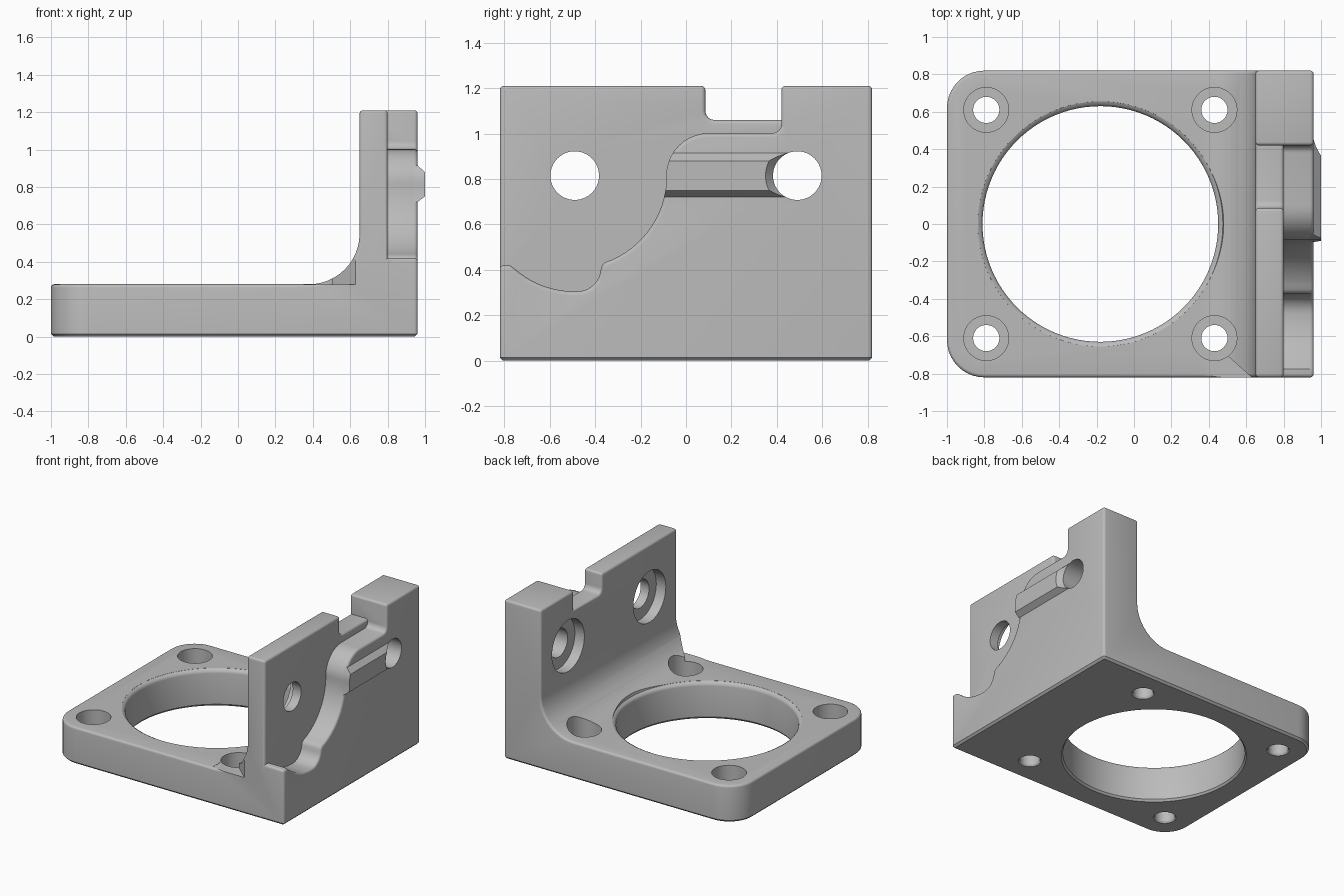
import bpy
import bmesh
from math import cos, sin, pi, radians

if "Cube" in bpy.data.objects:
    bpy.data.objects.remove(bpy.data.objects["Cube"], do_unlink=True)

grey = bpy.data.materials.new("plain grey")
grey.use_nodes = True
COLOUR = (0.5, 0.5, 0.5, 1)
grey.diffuse_color = COLOUR
grey.node_tree.nodes["Principled BSDF"].inputs["Base Color"].default_value = COLOUR

HALF = 0.82       # half the depth of the bracket
PLATE = 0.28      # plate thickness
TOP = 1.21        # wall height
INNER, STEP, OUTER = 0.65, 0.80, 0.96   # wall planes along x
HOLE_Y, HOLE_Z = 0.49, 0.815
BORE_X, BORE_SPREAD = -0.18, 0.61


def new_object(name, bm):
    bmesh.ops.recalc_face_normals(bm, faces=bm.faces[:])
    mesh = bpy.data.meshes.new(name)
    bm.to_mesh(mesh)
    bm.free()
    mesh.materials.append(grey)
    obj = bpy.data.objects.new(name, mesh)
    bpy.context.collection.objects.link(obj)
    return obj


def place(axis, a, b, t):
    return {"x": (t, a, b), "y": (a, t, b), "z": (a, b, t)}[axis]


def prism(name, points, axis, low, high):
    """Extrude a flat outline along an axis."""
    bm = bmesh.new()
    rings = [[bm.verts.new(place(axis, a, b, t)) for a, b in points] for t in (low, high)]
    n = len(points)
    for ring in rings:
        bm.faces.new(ring)
    for i in range(n):
        j = (i + 1) % n
        bm.faces.new((rings[0][i], rings[0][j], rings[1][j], rings[1][i]))
    return new_object(name, bm)


def turned(name, profile, axis, a, b, sides=64):
    """Turn a (radius, height) profile about an axis through (a, b)."""
    bm = bmesh.new()
    rings = []
    for r, h in profile:
        angles = [2 * pi * i / sides for i in range(sides)]
        rings.append([bm.verts.new(place(axis, a + r * cos(t), b + r * sin(t), h)) for t in angles])
    for low, high in zip(rings, rings[1:]):
        for i in range(sides):
            j = (i + 1) % sides
            bm.faces.new((low[i], low[j], high[j], high[i]))
    bm.faces.new(rings[0])
    bm.faces.new(rings[-1])
    return new_object(name, bm)


def arc(a, b, r, start, end, n):
    steps = [radians(start + (end - start) * i / n) for i in range(n + 1)]
    return [(a + r * cos(t), b + r * sin(t)) for t in steps]


def cut(obj, cutters):
    """Subtract each cutter in turn and bake the result."""
    for cutter in cutters:
        cutter.hide_render = True
        mod = obj.modifiers.new("cut", "BOOLEAN")
        mod.operation = "DIFFERENCE"
        mod.solver = "EXACT"
        mod.object = cutter
        bpy.context.view_layer.update()
        graph = bpy.context.evaluated_depsgraph_get()
        mesh = bpy.data.meshes.new_from_object(obj.evaluated_get(graph))
        obj.modifiers.clear()
        obj.data = mesh


def bevel(bm, edges, width, segments):
    bmesh.ops.bevel(bm, geom=edges, offset=width, offset_type="OFFSET", segments=segments,
                    profile=0.5, affect="EDGES", clamp_overlap=True)


# L-shaped bracket with an inside fillet
FILLET = 0.27
outline = [(-1, 0), (OUTER, 0), (OUTER, TOP), (INNER, TOP)]
outline += arc(INNER - FILLET, PLATE + FILLET, FILLET, 0, -90, 12) + [(-1, PLATE)]
bracket = prism("bracket", outline, "y", -HALF, HALF)

# Large rounded corners of the plate
bm = bmesh.new()
bm.from_mesh(bracket.data)
corners = [e for e in bm.edges if all(abs(v.co.x + 1) < 1e-4 for v in e.verts)
           and abs(e.verts[0].co.z - e.verts[1].co.z) > 0.1]
bevel(bm, corners, 0.2, 10)
bm.to_mesh(bracket.data)
bm.free()

# Curved recess on the outer wall face, and the notch in the wall top
recess_line = [(-1, 0.42), (-0.775, 0.42)]
recess_line += arc(-0.49, 0.705, 0.4, 228, 266, 8)
recess_line += arc(-0.48, 0.41, 0.105, 270, 348, 7)
recess_line += arc(-0.33, 0.395, 0.046, 160, 115, 3)
recess_line += arc(-HOLE_Y, HOLE_Z, 0.405, -66, 0, 14)
recess_line += arc(0.1, HOLE_Z, 0.187, 172, 90, 9)
recess_line += arc(0.38, 1.042, 0.04, 270, 360, 4)
recess_line += [(0.42, 1.4), (-1, 1.4)]
recess = prism("recess_cutter", recess_line, "x", STEP, 1.2)
notch_line = [(0.085, 1.4)] + arc(0.125, 1.1, 0.04, 180, 270, 4) + [(0.42, 1.06), (0.42, 1.4)]
notch = prism("notch_cutter", notch_line, "x", 0.5, 1.2)
cut(bracket, [recess, notch])

# Rounded outer edges, small chamfer underneath
bm = bmesh.new()
bm.from_mesh(bracket.data)
bmesh.ops.remove_doubles(bm, verts=bm.verts[:], dist=1e-4)
bmesh.ops.dissolve_limit(bm, angle_limit=0.002, verts=bm.verts[:], edges=bm.edges[:])


def underside(edge):
    return all(v.co.z < 1e-4 for v in edge.verts)


bevel(bm, [e for e in bm.edges if e.is_manifold and not underside(e)
           and e.calc_face_angle_signed() > 0.8], 0.03, 4)
bevel(bm, [e for e in bm.edges if e.is_manifold and underside(e)
           and e.calc_face_angle_signed() > 0.8], 0.015, 1)
bm.to_mesh(bracket.data)
bm.free()

# Central opening with an eased rim
opening = [(0.65, -0.01), (0.63, 0.015), (0.63, 0.25), (0.633, 0.262), (0.641, 0.272),
           (0.655, 0.279), (0.66, 0.3), (0.66, 0.5)]
cutters = [turned("opening_cutter", opening, "z", BORE_X, 0, 96)]

# Counterbored plate screw holes
screw = [(0.085, -0.01), (0.07, 0.012), (0.07, 0.12), (0.12, 0.12), (0.12, 0.6)]
for sx in (-1, 1):
    for sy in (-1, 1):
        cutters.append(turned("screw_cutter", screw, "z", BORE_X + sx * BORE_SPREAD,
                              sy * BORE_SPREAD, 48))

# Counterbored wall holes, flared where they meet the ridge
wall_hole = [(0.195, 0.5), (0.195, 0.73), (0.107, 0.73), (0.107, 0.962), (0.14, 1.0), (0.14, 1.1)]
wall_cutters = [turned("wall_hole_cutter", wall_hole, "x", s * HOLE_Y, HOLE_Z) for s in (-1, 1)]

# Relief at the front end of the fillet
relief = prism("relief_cutter", [(0.35, -0.57), (0.64, -0.83), (0.64, -1), (0.35, -1)],
               "z", PLATE - 0.001, 0.7)
cutters += wall_cutters + [relief]
cut(bracket, cutters)

# Chamfered ridge on the outer wall face
ridge_line = [(0.9, 0.72), (OUTER, 0.72), (1, 0.75), (1, 0.88), (OUTER, 0.915), (0.9, 0.915)]
ridge = prism("ridge", ridge_line, "y", -0.3, 0.45)
cut(ridge, [recess, wall_cutters[1]])

for helper in cutters + [recess, notch]:
    bpy.data.objects.remove(helper, do_unlink=True)

# Smooth shading with crisp edges
for obj in (bracket, ridge):
    bpy.ops.object.select_all(action="DESELECT")
    obj.select_set(True)
    bpy.context.view_layer.objects.active = obj
    bpy.ops.object.shade_smooth_by_angle(angle=radians(30))
